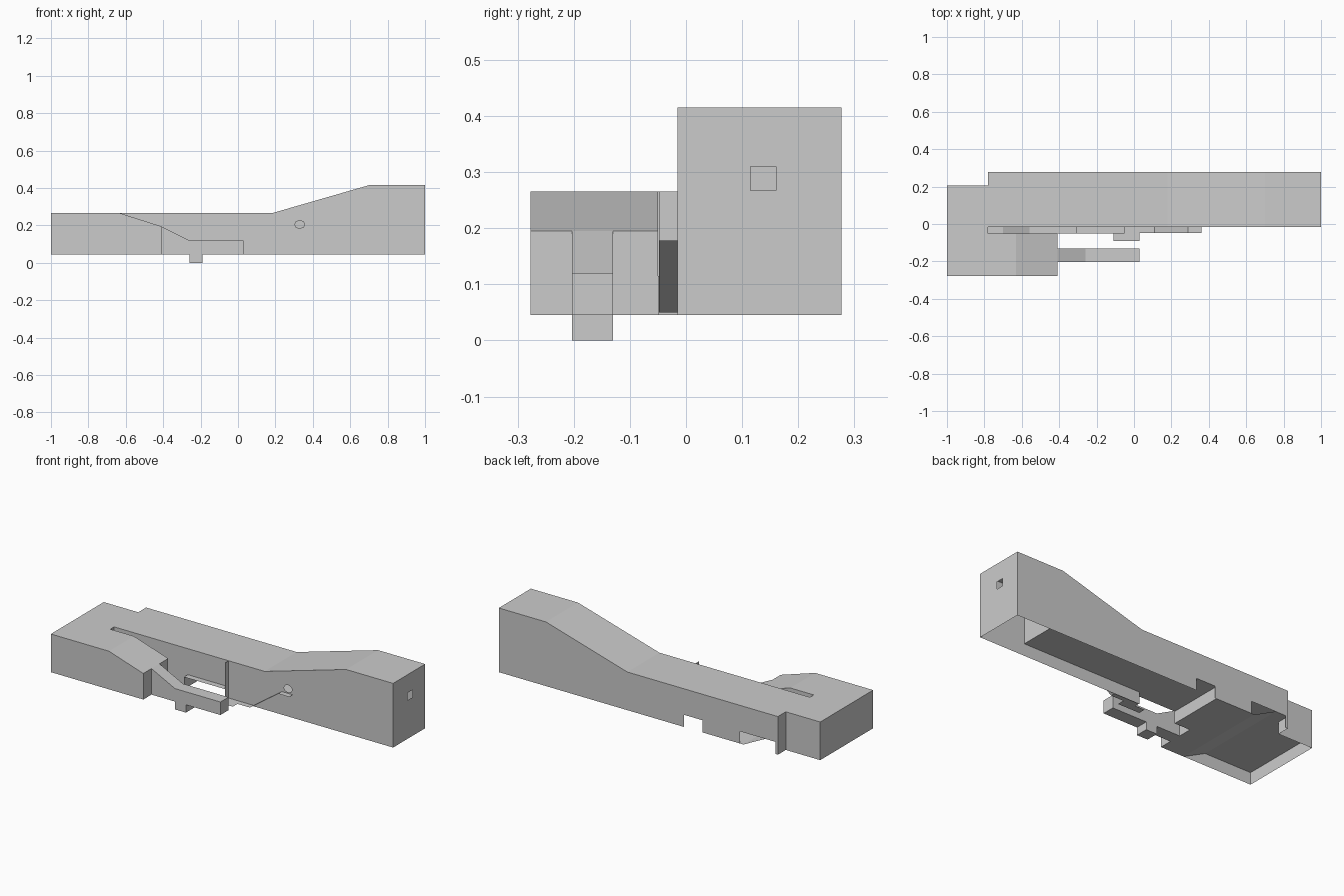
import bpy, bmesh, math

if "Cube" in bpy.data.objects:
    bpy.data.objects.remove(bpy.data.objects["Cube"])

B, C, T = 0.045, 0.115, 0.265          # bottom rim, pan height, deck height


def finish(name, bm):
    bmesh.ops.remove_doubles(bm, verts=bm.verts, dist=0.0005)
    bmesh.ops.recalc_face_normals(bm, faces=bm.faces)
    me = bpy.data.meshes.new(name)
    bm.to_mesh(me)
    bm.free()
    ob = bpy.data.objects.new(name, me)
    bpy.context.collection.objects.link(ob)
    return ob


def plate(bm, axis, at, *loops):
    """Flat plate across an axis; loops after the first are holes."""
    edges = []
    for loop in loops:
        vs = []
        for a, b in loop:
            co = {'x': (at, a, b), 'y': (a, at, b), 'z': (a, b, at)}[axis]
            vs.append(bm.verts.new(co))
        edges += [bm.edges.new((vs[i - 1], vs[i])) for i in range(len(vs))]
    n = {'x': (1, 0, 0), 'y': (0, 1, 0), 'z': (0, 0, 1)}[axis]
    bmesh.ops.triangle_fill(bm, edges=edges, use_beauty=True, use_dissolve=False, normal=n)


def sheet(bm, profile, y0, y1):
    """Open xz profile swept from y0 to y1."""
    a = [bm.verts.new((x, y0, z)) for x, z in profile]
    b = [bm.verts.new((x, y1, z)) for x, z in profile]
    for i in range(len(profile) - 1):
        bm.faces.new((a[i], a[i + 1], b[i + 1], b[i]))


def rect(a0, a1, b0, b1):
    return [(a0, b0), (a1, b0), (a1, b1), (a0, b1)]


# Long housing: open-bottomed shell with a raised end
bm = bmesh.new()
top = [(-0.78, T), (0.18, T), (0.70, 0.415), (1, 0.415)]
sheet(bm, top, -0.015, 0.277)
hole = [(0.33 + 0.027 * math.cos(i * math.pi / 4), 0.205 + 0.021 * math.sin(i * math.pi / 4))
        for i in range(8)]
plate(bm, 'y', -0.015, top + [(1, B), (-0.05, B), (-0.05, C), (-0.31, C), (-0.31, B),
                              (-0.56, B), (-0.70, C), (-0.78, C)], hole)
plate(bm, 'y', 0.277, top + [(1, B), (-0.18, B), (-0.18, C), (-0.30, C), (-0.30, B),
                             (-0.54, B), (-0.54, C), (-0.765, C), (-0.765, B), (-0.78, B)])
plate(bm, 'x', 1, rect(-0.015, 0.277, B, 0.415), rect(0.115, 0.16, 0.267, 0.31))
finish("long_housing", bm)

# Rear housing joining the long housing to the side block
bm = bmesh.new()
plate(bm, 'z', T, rect(-1, -0.78, -0.277, 0.205))
plate(bm, 'x', -1, rect(-0.277, 0.205, B, T))
plate(bm, 'y', 0.205, rect(-1, -0.78, B, T))
plate(bm, 'x', -0.78, rect(0.205, 0.277, B, T))
plate(bm, 'x', -0.78, rect(-0.05, -0.015, C, T))
finish("rear_housing", bm)

# Side block with sloping deck
bm = bmesh.new()
deck = [(-0.78, T), (-0.63, T), (-0.41, 0.195)]
sheet(bm, deck, -0.277, -0.05)
plate(bm, 'y', -0.277, [(-1, T)] + deck + [(-0.41, B), (-1, B)])
plate(bm, 'y', -0.05, deck + [(-0.41, B), (-0.56, B), (-0.70, C), (-0.78, C)])
plate(bm, 'x', -0.41, rect(-0.277, -0.05, B, 0.195))
finish("side_block", bm)

# Inner pan that closes the shell from below
bm = bmesh.new()
low = [(-0.78, C), (-0.70, C), (-0.56, B), (-0.41, B)]
sheet(bm, [(-1, C), (-0.78, C)], -0.277, 0.205)
sheet(bm, low, -0.277, -0.05)
sheet(bm, low + [(-0.31, B), (-0.31, C), (0.71, C), (0.71, 0.415)], -0.015, 0.277)
finish("inner_pan", bm)

# Thin strip along the slot, rising to the round hole
bm = bmesh.new()
sheet(bm, low + [(-0.31, B), (-0.31, C), (-0.05, C)], -0.05, -0.015)
sheet(bm, [(-0.05, T), (-0.05, 0.05), (0.11, 0.05), (0.29, 0.178), (0.36, 0.178)],
      -0.048, -0.015)
sheet(bm, [(-0.11, 0.05), (0.03, 0.05)], -0.09, -0.048)
finish("slot_strip", bm)

# Arm with a small foot
bm = bmesh.new()
arm = [(-0.41, 0.195), (-0.26, 0.12), (0.03, 0.12), (0.03, B), (-0.19, B),
       (-0.19, 0), (-0.26, 0), (-0.26, B), (-0.41, B)]
sheet(bm, arm, -0.203, -0.13)
for y in (-0.203, -0.13):
    plate(bm, 'y', y, arm)
finish("arm", bm)
